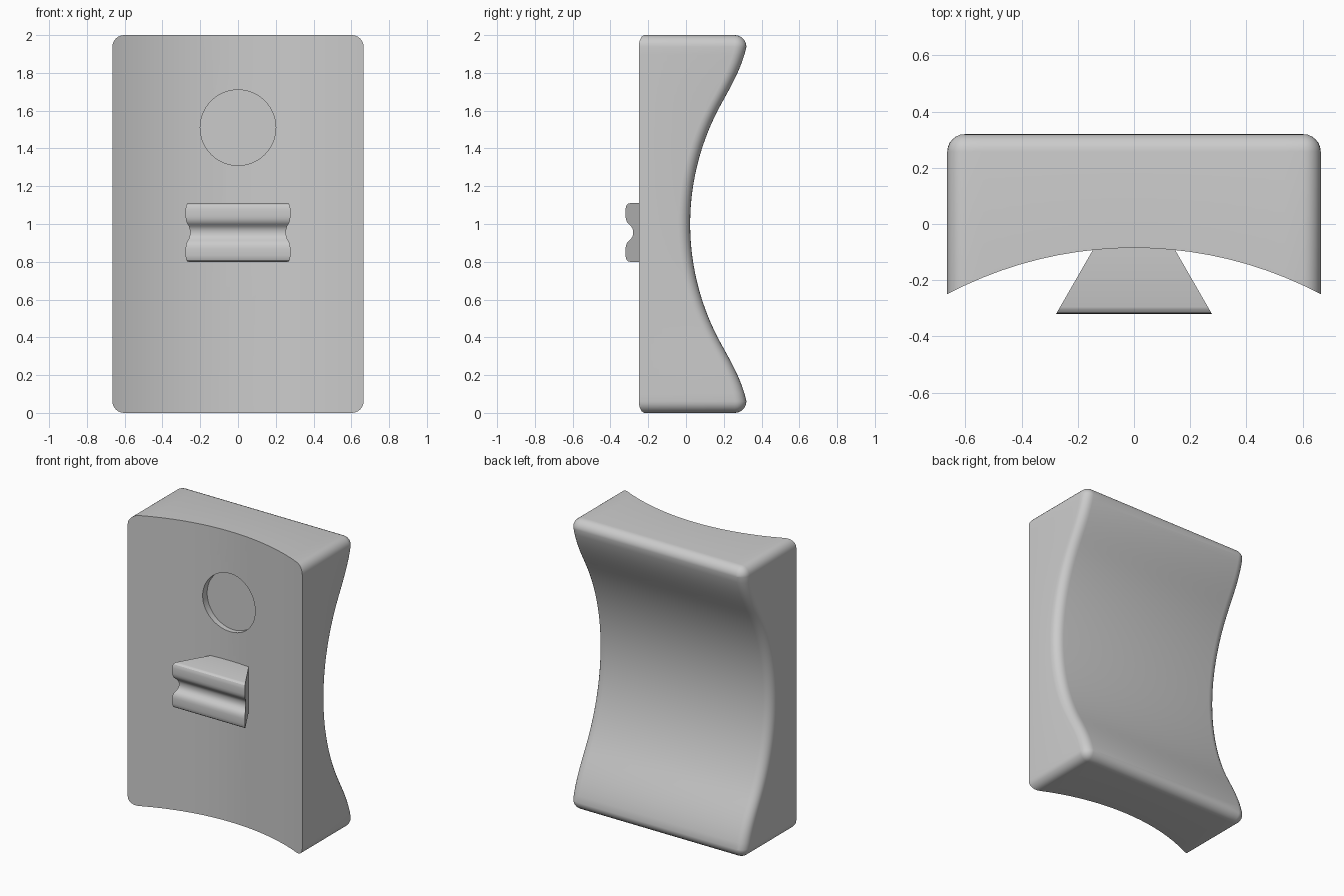
import bpy, bmesh, math

if "Cube" in bpy.data.objects:
    bpy.data.objects.remove(bpy.data.objects["Cube"])

W, H, R = 0.665, 2.0, 0.062       # half width, height, edge radius
NZ, NX, NC = 44, 18, 6            # segments on long sides, short sides, corners
ARC = 1.4227                      # radius of the hollow front


def front_y(x):
    return -0.085 - (ARC - math.sqrt(ARC * ARC - x * x))


def back_y(z):
    # circular scoop that flares out into a soft lip at both ends
    d = min(abs(z - 1), 0.94)
    if d <= 0.66:
        return 0.022 + 1.31 - math.sqrt(1.31 ** 2 - d * d)
    t = (d - 0.66) / 0.28
    h = t * t * (3 - 2 * t)
    return (0.2 * (1 - h) + 0.32 * h
            + 0.28 * (0.56 * t * (1 - t) ** 2 + 0.2 * t * t * (t - 1)))


def outline(inset):
    # rounded rectangle: straight side then corner, four times, from the right
    cx, r = W - R, R - inset
    centres = [(cx, H - R), (-cx, H - R), (-cx, R), (cx, R)]
    pts = []
    for k in range(4):
        n = NX if k % 2 else NZ
        a = k * math.pi / 2
        (ax, az), (bx, bz) = centres[k - 1], centres[k]
        ox, oz = r * math.cos(a), r * math.sin(a)
        for i in range(1, n):
            t = i / n
            pts.append((ax + (bx - ax) * t + ox, az + (bz - az) * t + oz))
        for i in range(NC + 1):
            b = a + i / NC * math.pi / 2
            pts.append((bx + r * math.cos(b), bz + r * math.sin(b)))
    return pts


def finish(name, bm):
    bmesh.ops.remove_doubles(bm, verts=bm.verts, dist=1e-5)
    bmesh.ops.recalc_face_normals(bm, faces=bm.faces)
    me = bpy.data.meshes.new(name)
    bm.to_mesh(me)
    bm.free()
    ob = bpy.data.objects.new(name, me)
    bpy.context.collection.objects.link(ob)
    return ob


def smooth(ob):
    bpy.ops.object.select_all(action='DESELECT')
    ob.select_set(True)
    bpy.context.view_layer.objects.active = ob
    bpy.ops.object.shade_smooth_by_angle(angle=math.radians(32))


# Body: rings from the front edge round the back fillet
bm = bmesh.new()
rings = [[bm.verts.new((x, front_y(x), z)) for x, z in outline(0)]]
for i in range(NC + 1):
    t = i / NC * math.pi / 2
    rings.append([bm.verts.new((x, back_y(z) - R * (1 - math.sin(t)), z))
                  for x, z in outline(R * (1 - math.cos(t)))])
N = len(rings[0])
for a, b in zip(rings, rings[1:]):
    for i in range(N):
        j = (i + 1) % N
        bm.faces.new((a[i], a[j], b[j], b[i]))

# Split a ring into its sides and corners
def split(ring):
    out, p = [], 0
    for n in (NZ - 1, NC + 1, NX - 1, NC + 1) * 2:
        out.append(ring[p:p + n])
        p += n
    return out

# Front face in vertical strips
ri, tr, to, tl, le, bl, bo, br = split(rings[0])
top, bot = tr + to + tl, (bl + bo + br)[::-1]
for i in range(len(top) - 1):
    first = ri if i == 0 else []
    last = le if i == len(top) - 2 else []
    bm.faces.new([bot[i]] + first + [top[i], top[i + 1]] + last + [bot[i + 1]])

# Back face in horizontal strips
ri, tr, to, tl, le, bl, bo, br = split(rings[-1])
right = [br[-1]] + ri + [tr[0]]
left = ([tl[-1]] + le + [bl[0]])[::-1]
for i in range(len(right) - 1):
    lower = bo if i == 0 else []
    upper = to if i == len(right) - 2 else []
    bm.faces.new([left[i]] + lower + [right[i], right[i + 1]] + upper + [left[i + 1]])
body = finish("body", bm)

# Round recess cut into the front
bpy.ops.mesh.primitive_cylinder_add(vertices=64, radius=0.2, depth=0.4,
                                    location=(0, -0.25, 1.51),
                                    rotation=(math.pi / 2, 0, 0))
cutter = bpy.context.object
cutter.name = "recess_cutter"
cutter.hide_render = True
mod = body.modifiers.new("recess", 'BOOLEAN')
mod.operation = 'DIFFERENCE'
mod.solver = 'EXACT'
mod.object = cutter
bpy.context.view_layer.objects.active = body
bpy.ops.object.modifier_apply(modifier=mod.name)
bpy.data.objects.remove(cutter)
smooth(body)

# Grip: grooved profile that widens toward the front
half = [(-0.07, 0.155), (-0.295, 0.155), (-0.305, 0.153), (-0.314, 0.146),
        (-0.318, 0.135), (-0.32, 0.122), (-0.32, 0.085), (-0.318, 0.07),
        (-0.312, 0.055), (-0.302, 0.044), (-0.291, 0.034), (-0.284, 0.022),
        (-0.28, 0.01)]
profile = half + [(y, -z) for y, z in reversed(half)]
bm = bmesh.new()
sides = []
for s in (1, -1):
    sides.append([bm.verts.new((s * (0.145 + 0.575 * (-0.09 - y)), y, 0.955 + z))
                  for y, z in profile])
    bm.faces.new(sides[-1])
for i in range(len(profile)):
    j = (i + 1) % len(profile)
    bm.faces.new((sides[0][i], sides[0][j], sides[1][j], sides[1][i]))
smooth(finish("grip", bm))
